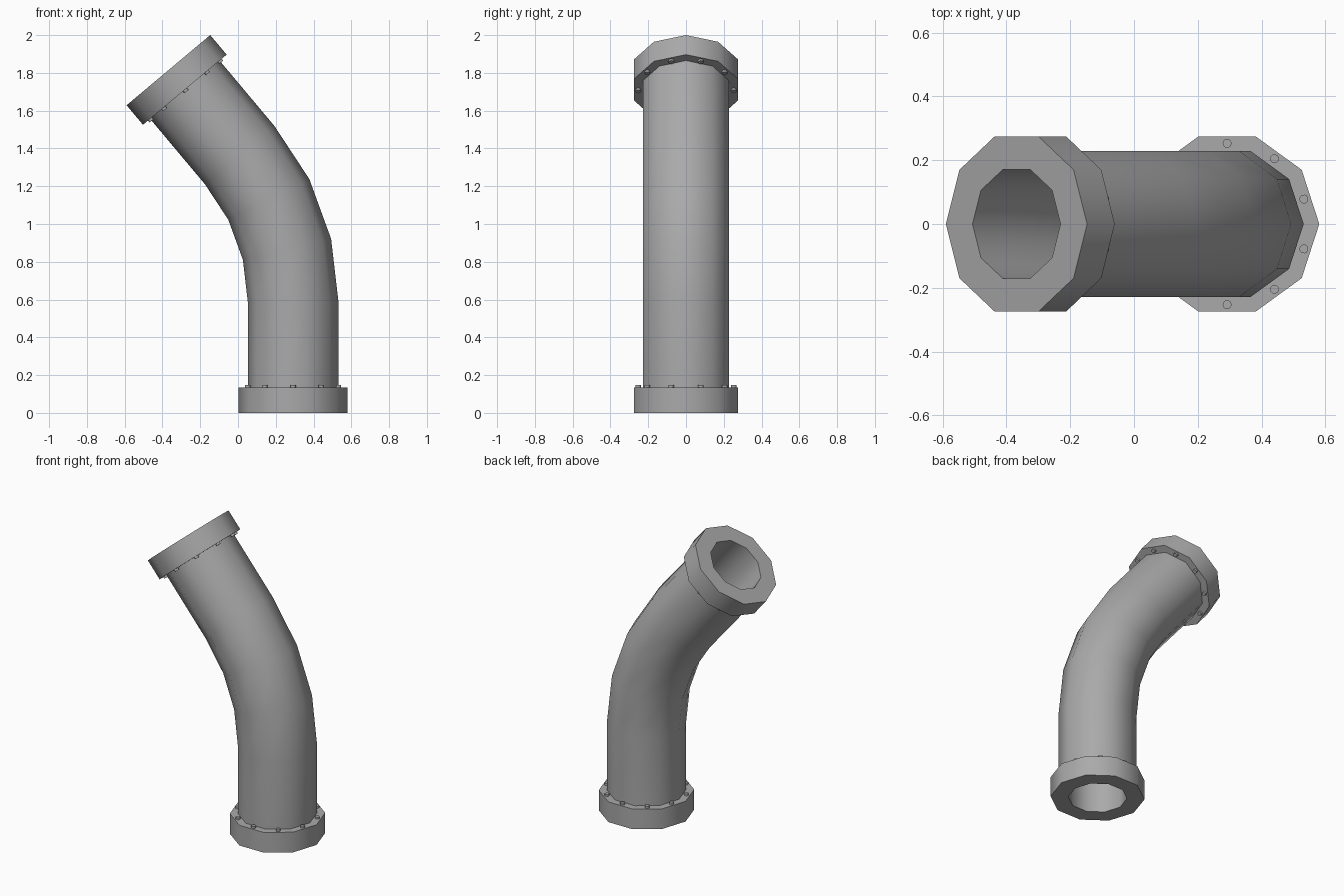
import bpy
import bmesh
from math import radians, sin, cos, pi
from mathutils import Matrix, Vector

if "Cube" in bpy.data.objects:
    bpy.data.objects.remove(bpy.data.objects["Cube"], do_unlink=True)

SIDES = 10
BASE_X = 0.292
STRAIGHT = 0.587      # straight run at each end, flange included
BEND_R, BEND = 1.21, radians(40)
BEND_STEPS = 3
PIPE_R, BORE_R, FLANGE_R, FLANGE_H = 0.24, 0.18, 0.289, 0.135

grey = bpy.data.materials.new("pipe grey")
grey.use_nodes = True
colour = (0.4, 0.4, 0.4, 1)
grey.diffuse_color = colour
grey.node_tree.nodes["Principled BSDF"].inputs["Base Color"].default_value = colour


def frame(angle, along=0):
    """Cross-section plane at a bend angle, moved along the pipe axis."""
    centre = Vector((BASE_X - BEND_R * (1 - cos(angle)), 0, STRAIGHT + BEND_R * sin(angle)))
    turn = Matrix.Rotation(-angle, 4, 'Y')
    return Matrix.Translation(centre) @ turn @ Matrix.Translation((0, 0, along))


def make_rings(name, sections):
    """Closed shell swept through (frame, radius) sections, last joined to first."""
    bm = bmesh.new()
    rings = []
    for m, r in sections:
        rings.append([bm.verts.new(m @ Vector((r * cos(a), r * sin(a), 0)))
                      for a in (2 * pi * i / SIDES for i in range(SIDES))])
    for lower, upper in zip(rings, rings[1:] + rings[:1]):
        for i in range(SIDES):
            j = (i + 1) % SIDES
            bm.faces.new((lower[i], lower[j], upper[j], upper[i]))
    return finish(name, bm)


def finish(name, bm):
    bmesh.ops.recalc_face_normals(bm, faces=bm.faces)
    mesh = bpy.data.meshes.new(name)
    bm.to_mesh(mesh)
    bm.free()
    mesh.materials.append(grey)
    obj = bpy.data.objects.new(name, mesh)
    bpy.context.collection.objects.link(obj)
    bpy.ops.object.select_all(action='DESELECT')
    obj.select_set(True)
    bpy.context.view_layer.objects.active = obj
    bpy.ops.object.shade_smooth_by_angle(angle=radians(40))
    return obj


# Bent tube with its bore
run = STRAIGHT - FLANGE_H
path = [frame(0, -run)]
path += [frame(BEND * i / BEND_STEPS) for i in range(BEND_STEPS + 1)]
path.append(frame(BEND, run))
make_rings("bent_pipe", [(m, PIPE_R) for m in path] + [(m, BORE_R) for m in reversed(path)])

# Flange and bolts at each end, rising from the open end toward the bend
ends = {
    "bottom": frame(0, -STRAIGHT),
    "top": frame(BEND, STRAIGHT) @ Matrix.Rotation(pi, 4, 'X'),
}
for end, base in ends.items():
    back = base @ Matrix.Translation((0, 0, FLANGE_H))
    make_rings(end + "_flange", [(base, FLANGE_R), (back, FLANGE_R),
                                 (back, BORE_R), (base, BORE_R)])
    bm = bmesh.new()
    for i in range(SIDES):
        spin = Matrix.Rotation(2 * pi * (i + 0.5) / SIDES, 4, 'Z')
        place = back @ spin @ Matrix.Translation((0.253, 0, 0.003))
        bmesh.ops.create_cone(bm, cap_ends=True, segments=12, radius1=0.014,
                              radius2=0.014, depth=0.02, matrix=place)
    finish(end + "_bolts", bm)
